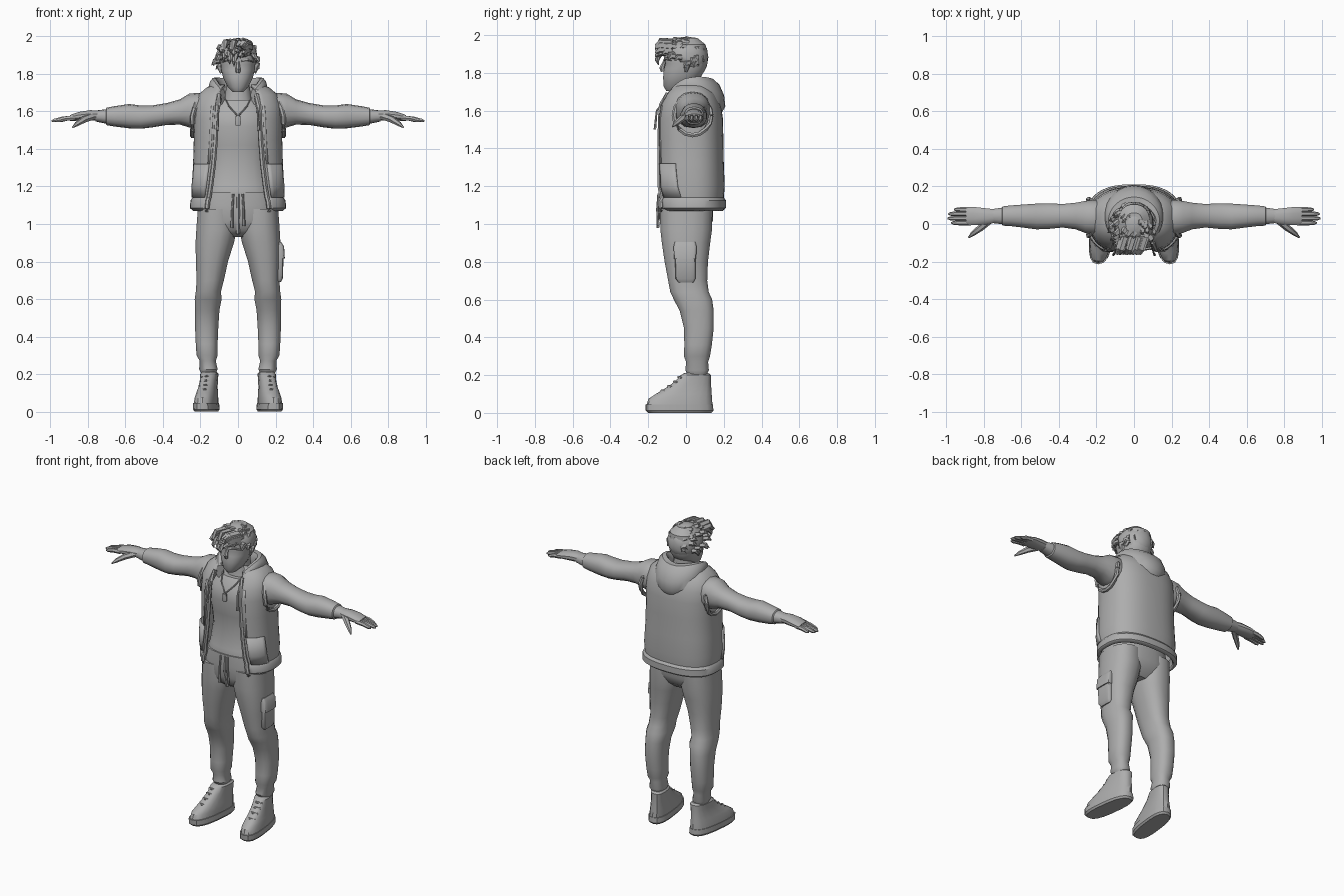
import bpy, bmesh, math, random
from mathutils import Vector

random.seed(4)
grey = bpy.data.materials.new("plain grey")
grey.diffuse_color = (0.42, 0.42, 0.42, 1)


def add(name, bm, thick=0.0):
    bmesh.ops.recalc_face_normals(bm, faces=bm.faces)
    me = bpy.data.meshes.new(name)
    bm.to_mesh(me)
    bm.free()
    me.materials.append(grey)
    ob = bpy.data.objects.new(name, me)
    bpy.context.collection.objects.link(ob)
    if thick:
        m = ob.modifiers.new("thickness", 'SOLIDIFY')
        m.thickness, m.offset = thick, -1
    return ob


def skin(bm, rings, closed=True, caps=True):
    vs = [[bm.verts.new(p) for p in r] for r in rings]
    n = len(vs[0])
    for a, b in zip(vs, vs[1:]):
        for i in range(n if closed else n - 1):
            j = (i + 1) % n
            bm.faces.new((a[i], a[j], b[j], b[i]))
    if caps:
        bm.faces.new(vs[0])
        bm.faces.new(vs[-1])


def oval(t, e):
    c, s = math.cos(t), math.sin(t)
    return (math.copysign(abs(c) ** (2 / e), c), math.copysign(abs(s) ** (2 / e), s))


def loft(name, rows, axis='z', side=1, e=2.3, n=16, shear=0.0):
    """rows: (position on axis, min a, max a, min b, max b)"""
    rings = []
    for p, a0, a1, b0, b1 in rows:
        ring = []
        for i in range(n):
            u, v = oval(2 * math.pi * (i + 0.5) / n, e)
            a, b = (a0 + a1) / 2 + u * (a1 - a0) / 2, (b0 + b1) / 2 + v * (b1 - b0) / 2
            x, y, z = (a, b, p) if axis == 'z' else (p, a, b)
            ring.append((side * (x - shear * y), y, z))
        rings.append(ring)
    bm = bmesh.new()
    skin(bm, rings)
    return add(name, bm)


def tubes(name, paths, n=6):
    """paths: lists of (x, y, z, radius)"""
    bm = bmesh.new()
    for path in paths:
        pts = [Vector(p[:3]) for p in path]
        rings = []
        for k, p in enumerate(path):
            d = (pts[min(k + 1, len(pts) - 1)] - pts[max(k - 1, 0)]).normalized()
            u = d.orthogonal().normalized()
            if abs(d.z) < 0.9:
                u = d.cross(Vector((0, 0, 1))).normalized()
            v = d.cross(u)
            rings.append([pts[k] + p[3] * (u * math.cos(2 * math.pi * i / n) + v * math.sin(2 * math.pi * i / n))
                          for i in range(n)])
        skin(bm, rings)
    return add(name, bm)


def sym(rows):
    return [(z, -r, r, y0, y1) for z, r, y0, y1 in rows]


# head, neck, ears and nose
loft("head", sym([(1.705, .03, -.105, -.03), (1.73, .055, -.12, .03), (1.78, .08, -.122, .08),
                  (1.82, .09, -.118, .105), (1.85, .093, -.11, .11), (1.88, .096, -.118, .113),
                  (1.95, .085, -.095, .105), (1.985, .045, -.04, .06)]), n=20)
loft("neck", sym([(1.60, .10, -.07, .10), (1.66, .075, -.05, .09), (1.74, .062, -.05, .085), (1.80, .06, -.04, .08)]))
tubes("nose", [[(0, -.113, 1.865, .007), (0, -.128, 1.825, .014), (0, -.122, 1.808, .012)]])
tubes("ears", [[(s * .09, .01, 1.865, .008), (s * .098, .005, 1.84, .018), (s * .09, 0, 1.805, .007)] for s in (-1, 1)])
tubes("brows", [[(s * .02, -.115, 1.868, .006), (s * .055, -.106, 1.875, .007), (s * .08, -.08, 1.865, .004)] for s in (-1, 1)])

# hair cap, cut along a sloping hairline
bm = bmesh.new()
bmesh.ops.create_uvsphere(bm, u_segments=20, v_segments=14, radius=1)
for v in bm.verts:
    k = random.uniform(.97, 1.03)
    v.co = Vector((v.co.x * .106 * k, .002 + v.co.y * .118 * k, 1.882 + v.co.z * .11))
low = [f for f in bm.faces if f.calc_center_median().z < 1.895 - (f.calc_center_median().y + .09) * .55]
bmesh.ops.delete(bm, geom=low, context='FACES')
add("hair_cap", bm, .012)

# hair tufts over the crown and a fringe swept to one side
locks = []
for i in range(75):
    a, h = random.uniform(0, 2 * math.pi), random.uniform(-.3, .95)
    r = math.sqrt(1 - h * h)
    x, y, z = .1 * r * math.cos(a), .11 * r * math.sin(a), 1.88 + .1 * h
    if z < 1.90 - (y + .09) * .5:
        continue
    dx, dy, dz = x * .3 - .012, y * .15 - .028, -.02 + .025 * h
    locks.append([(x, y, z, .018), (x + dx * .6, y + dy * .6, min(z + dz * .3 + .006, 1.982), .014),
                  (x + dx, y + dy, min(z + dz, 1.99), .002)])
for i in range(20):
    x, z = random.uniform(-.085, .06), random.uniform(1.90, 1.965)
    drop = random.uniform(.02, .05) * (1.3 if x < 0 else .5)
    locks.append([(x + .02, -.07, z, .02), (x, -.135, z + .005, .018),
                  (x - .012, -.155, z - drop * .6, .011), (x - .01, -.145, z - drop, .002)])
tubes("hair_locks", locks, 5)

# shirt and trouser hips
loft("shirt", sym([(1.08, .19, -.125, .13), (1.17, .19, -.135, .14), (1.2, .18, -.125, .14), (1.33, .165, -.112, .15),
                   (1.42, .175, -.118, .16), (1.52, .19, -.135, .16), (1.6, .18, -.12, .15), (1.66, .12, -.075, .11)]), n=20)
loft("hips", sym([(.93, .13, -.07, .08), (.965, .19, -.12, .12), (1.02, .215, -.14, .145),
                  (1.1, .212, -.145, .145), (1.17, .195, -.142, .14)]), n=20, e=2.5)
tubes("drawstrings", [[(x, -.146, 1.16, .006), (x * 1.2, -.152, 1.08, .006), (x * 1.3, -.148, z, .008)]
                      for x, z in ((-.025, .98), (.025, .99))])
tubes("fly", [[(0, -.138, 1.16, .008), (0, -.142, 1.06, .01), (0, -.11, .95, .012)]])

# necklace and pendant
tubes("necklace", [[(s * .075, -.05, 1.68, .004), (s * .05, -.105, 1.63, .004), (0, -.138, 1.575, .004)] for s in (-1, 1)])
loft("pendant", sym([(1.525, .012, -.146, -.134), (1.535, .016, -.148, -.132), (1.575, .014, -.146, -.132)]), n=8, e=4)

# vest: rows of z, half width, front y, back y, half opening
VEST = [(1.07, .24, -.145, .195, .165), (1.085, .256, -.155, .212, .165), (1.125, .254, -.158, .212, .16),
        (1.14, .243, -.15, .2, .155), (1.2, .247, -.16, .205, .145), (1.32, .24, -.16, .2, .13),
        (1.45, .236, -.16, .198, .12), (1.56, .238, -.158, .195, .115), (1.63, .235, -.145, .185, .11),
        (1.69, .212, -.11, .16, .10), (1.73, .165, -.075, .125, .09), (1.745, .12, -.05, .1, .07)]


def vest_arc(name, rows, n, thick, span=None, grow=0.0, side=1):
    """wraps the body from one front edge to the other; span limits it to a patch"""
    e, rings = 2.5, []
    for z, r, y0, y1, gap in rows:
        t0 = math.asin((gap / r) ** (e / 2))
        a, b = (t0, 2 * math.pi - t0) if span is None else (t0 + span[0], t0 + span[1])
        ring = []
        for i in range(n):
            c, s = oval(a + (b - a) * i / (n - 1), e)
            ring.append((side * (r + grow) * s, (y0 + y1) / 2 - c * ((y1 - y0) / 2 + grow), z))
        rings.append(ring)
    bm = bmesh.new()
    skin(bm, rings, closed=False, caps=False)
    return add(name, bm, thick)


vest_arc("vest", VEST, 33, .018)
for s, label in ((1, "left"), (-1, "right")):
    vest_arc("vest_pocket_" + label, VEST[3:6], 7, .016, (.12, .75), .009, s)
    vest_arc("vest_chest_seam_" + label, VEST[5:9], 3, .012, (.10, .16), .004, s)
    # rolled front edge of the vest
    tubes("vest_edge_" + label, [[(s * g, y0 + (.014 if z > 1.6 else .022), z, .013)
                                  for z, r, y0, y1, g in VEST[:10]]])
    tubes("hood_cord_" + label, [[(s * .09, -.10, 1.67, .005), (s * .105, -.155, 1.6, .005),
                                  (s * .11, -.165, 1.5, .007)]])
    # armhole rim
    pts = [(s * (.243 - .03 * max(0, math.sin(t))), .035 + .098 * math.cos(t), 1.575 + .105 * math.sin(t), .013)
           for t in (2 * math.pi * i / 16 for i in range(17))]
    tubes("armhole_" + label, [pts])

# hood lying folded around the neck and drooping at the back
rings = []
for i in range(25):
    t = .7 + (2 * math.pi - 1.4) * i / 24
    c, s = math.cos(t), math.sin(t)
    back, front = max(0, -c), max(0, c)
    rad, tall = .026 + .026 * back, .042 + .05 * back
    cz = 1.735 - .10 * front ** 2 - .055 * back ** 1.5
    ring = []
    for k in range(10):
        p, q = oval(2 * math.pi * k / 10, 2.2)
        off = rad * p - q * .025 * back
        ring.append((s * (.128 + off), .025 - c * (.125 + off), cz + tall * q))
    rings.append(ring)
bm = bmesh.new()
skin(bm, rings)
add("hood", bm)

for s, label in ((1, "left"), (-1, "right")):
    # arm from shoulder to wrist
    loft("arm_" + label, [(.15, -.05, .12, 1.51, 1.69), (.21, -.06, .13, 1.50, 1.70), (.26, -.05, .125, 1.515, 1.695),
                          (.31, -.03, .115, 1.53, 1.665), (.38, -.02, .108, 1.528, 1.645), (.46, -.028, .112, 1.515, 1.632),
                          (.52, -.03, .11, 1.508, 1.632), (.58, -.022, .106, 1.51, 1.64), (.66, -.012, .1, 1.52, 1.628),
                          (.70, -.01, .095, 1.527, 1.62), (.705, -.002, .088, 1.535, 1.612), (.76, .005, .08, 1.547, 1.605)],
         'x', s, n=14)
    loft("palm_" + label, [(.73, .008, .078, 1.552, 1.605), (.79, -.004, .085, 1.55, 1.608),
                           (.85, -.008, .092, 1.55, 1.598), (.895, -.004, .09, 1.55, 1.582)], 'x', s, n=12)
    tubes("fingers_" + label, [[(s * .87, y, 1.566, .014), (s * (tip + .87) / 2, y, 1.562, .0135),
                                (s * (tip - .015), y, 1.552, .011), (s * tip, y, 1.549, .004)]
                               for y, tip in ((.006, .975), (.03, .995), (.054, .99), (.077, .96))])
    tubes("thumb_" + label, [[(s * .77, .02, 1.575, .02), (s * .82, -.022, 1.558, .018),
                              (s * .86, -.052, 1.533, .013), (s * .882, -.072, 1.515, .004)]])
    # trouser leg with folds at knee and ankle
    loft("leg_" + label, [(.20, .118, .195, .01, .11), (.225, .108, .208, -.005, .122), (.27, .118, .205, .0, .118),
                          (.30, .108, .222, -.012, .128), (.36, .108, .226, -.01, .138), (.45, .104, .23, -.012, .148),
                          (.54, .098, .23, -.035, .148), (.60, .086, .232, -.066, .14), (.64, .09, .226, -.085, .122),
                          (.70, .074, .222, -.096, .114), (.80, .052, .226, -.115, .118), (.90, .02, .228, -.13, .13),
                          (.97, .005, .224, -.138, .14), (1.08, .01, .216, -.14, .142)], 'z', s, 2.4)
    # shoe with sole, collar and laces
    loft("sole_" + label, [(0, .108, .222, -.20, .135), (.012, .1, .23, -.213, .145), (.045, .103, .228, -.215, .143)],
         'z', s, 2.7, 18, .12)
    loft("shoe_" + label, [(.04, .106, .226, -.21, .14), (.075, .107, .222, -.198, .138), (.10, .11, .216, -.16, .136),
                           (.13, .113, .21, -.11, .134), (.165, .114, .206, -.06, .132), (.20, .112, .206, -.028, .132),
                           (.21, .122, .196, -.01, .12)], 'z', s, 2.5, 18, .12)
    tubes("laces_" + label, [[(s * (.135 - .12 * y), y + .012, z - .006, .006), (s * (.163 - .12 * y), y - .004, z, .007),
                              (s * (.191 - .12 * y), y + .012, z - .006, .006)]
                             for y, z in ((-.125, .118), (-.09, .142), (-.058, .165), (-.035, .19))])

# cargo pocket with flap on one leg
loft("cargo_pocket", [(.69, .20, .228, -.04, .04), (.71, .20, .24, -.055, .05), (.84, .20, .243, -.06, .05),
                      (.87, .20, .236, -.055, .048)], e=5)
loft("cargo_flap", [(.815, .2, .25, -.064, .054), (.88, .2, .246, -.066, .056), (.905, .2, .23, -.06, .05)], e=5)

bpy.ops.object.select_all(action='SELECT')
bpy.context.view_layer.objects.active = bpy.context.selected_objects[0]
bpy.ops.object.shade_smooth_by_angle(angle=math.radians(35))
